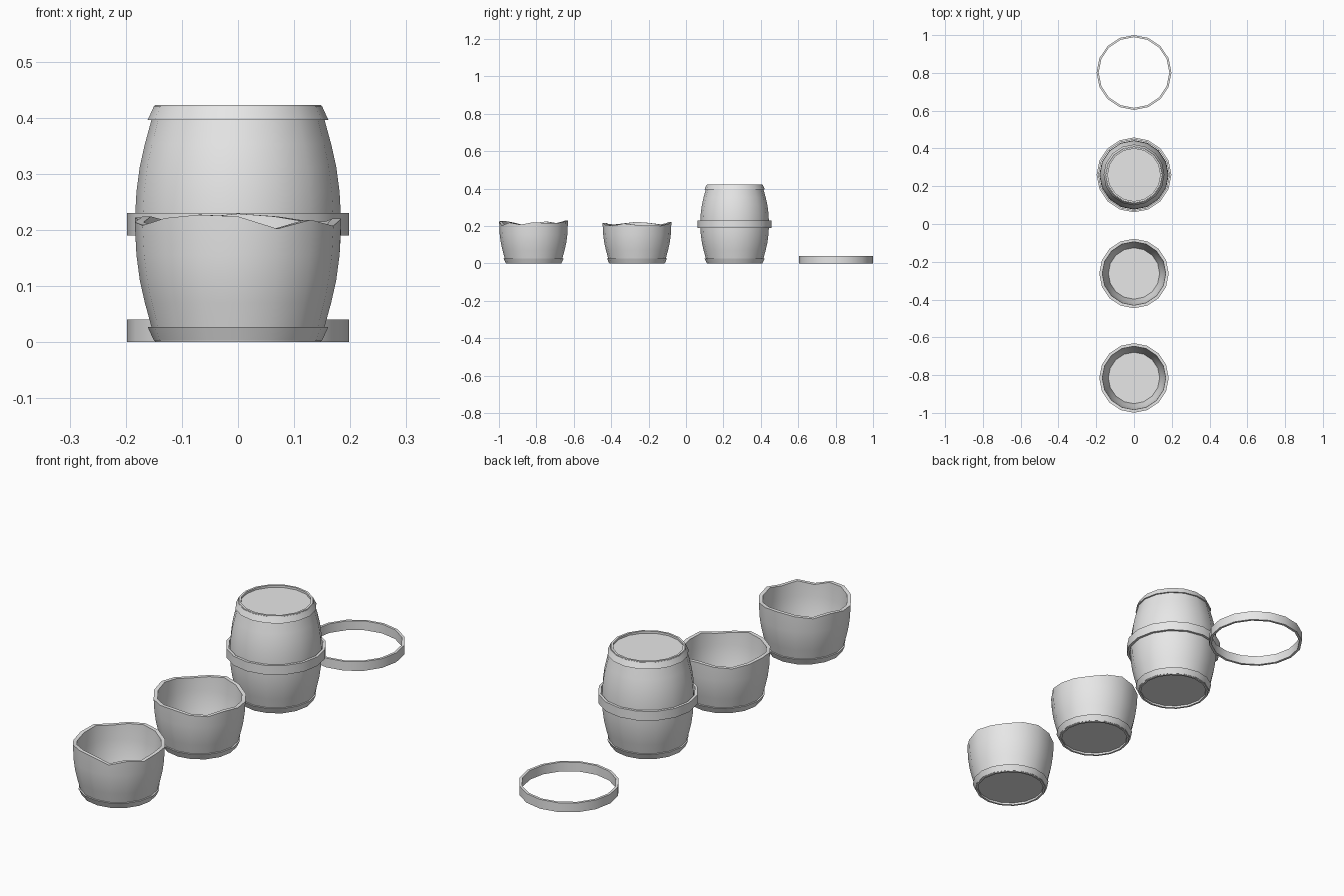
import bpy, bmesh
from math import sin, cos, pi, radians

SIDES = 16

cube = bpy.data.objects.get("Cube")
if cube:
    bpy.data.objects.remove(cube, do_unlink=True)

grey = bpy.data.materials.new("light_grey")
grey.use_nodes = True
grey.diffuse_color = (0.8, 0.8, 0.8, 1)
grey.node_tree.nodes["Principled BSDF"].inputs["Base Color"].default_value = (0.8, 0.8, 0.8, 1)


def lathe(name, profile, y, closed=False, rim=None, rim_rows=()):
    """Spin (radius, height) points; rows in rim_rows follow the broken rim heights."""
    bm = bmesh.new()
    rows = []
    for i, (r, z) in enumerate(profile):
        row = []
        for k in range(SIDES):
            a = 2 * pi * k / SIDES
            h = rim[k] / 1000 if i in rim_rows else z
            row.append(bm.verts.new((r * cos(a), r * sin(a), h)))
        rows.append(row)
    pairs = list(zip(rows, rows[1:]))
    if closed:
        pairs.append((rows[-1], rows[0]))
    else:
        bm.faces.new(rows[0][::-1])
        bm.faces.new(rows[-1])
    for low, high in pairs:
        for k in range(SIDES):
            n = (k + 1) % SIDES
            bm.faces.new((low[k], low[n], high[n], high[k]))
    bmesh.ops.recalc_face_normals(bm, faces=bm.faces)
    mesh = bpy.data.meshes.new(name)
    bm.to_mesh(mesh)
    bm.free()
    mesh.materials.append(grey)
    ob = bpy.data.objects.new(name, mesh)
    ob.location.y = y
    bpy.context.collection.objects.link(ob)
    bpy.ops.object.select_all(action="DESELECT")
    ob.select_set(True)
    bpy.context.view_layer.objects.active = ob
    bpy.ops.object.shade_smooth_by_angle(angle=radians(30))
    return ob


# Shared shapes: recessed end, bulging staves, hoops
HEIGHT = 0.423
END = [(0.139, 0.009), (0.139, 0), (0.148, 0)]
STAVES = [(0.155, 0.03), (0.166, 0.07), (0.175, 0.11), (0.181, 0.155)]
END_HOOP = [(0.15, 0.003), (0.161, 0.027), (0.15, 0.027), (0.142, 0.003)]
MIDDLE_HOOP = [(0.198, 0), (0.198, 0.04), (0.187, 0.04), (0.187, 0)]


def flip(points):
    return [(r, HEIGHT - z) for r, z in reversed(points)]


# Whole barrel with lid, end hoops and middle hoop
half = END + STAVES
lathe("barrel_body", half + [(0.184, HEIGHT / 2)] + flip(half), 0.26)
lathe("barrel_bottom_hoop", END_HOOP, 0.26, closed=True)
lathe("barrel_top_hoop", flip(END_HOOP), 0.26, closed=True)
lathe("barrel_middle_hoop", [(r, z + 0.19) for r, z in MIDDLE_HOOP], 0.26, closed=True)

# Broken barrel halves: hollow, with uneven rims
inside = [(r - 0.016, z) for r, z in reversed(STAVES)] + [(0.136, 0.014)]
shell = half + [(0.184, 0.21), (0.168, 0.21)] + inside
rim_rows = (len(half), len(half) + 1)
RIMS = {
    "front": (-0.815, [220, 215, 215, 224, 229, 222, 214, 224,
                       214, 208, 221, 227, 224, 202, 218, 207]),
    "rear": (-0.262, [205, 202, 201, 212, 222, 214, 208, 216,
                      222, 214, 207, 212, 217, 206, 201, 213]),
}
for place, (y, rim) in RIMS.items():
    lathe(place + "_broken_half", shell, y, rim=rim, rim_rows=rim_rows)
    lathe(place + "_broken_half_hoop", END_HOOP, y, closed=True)

# Loose hoop lying on the ground
lathe("loose_hoop", MIDDLE_HOOP, 0.802, closed=True)
